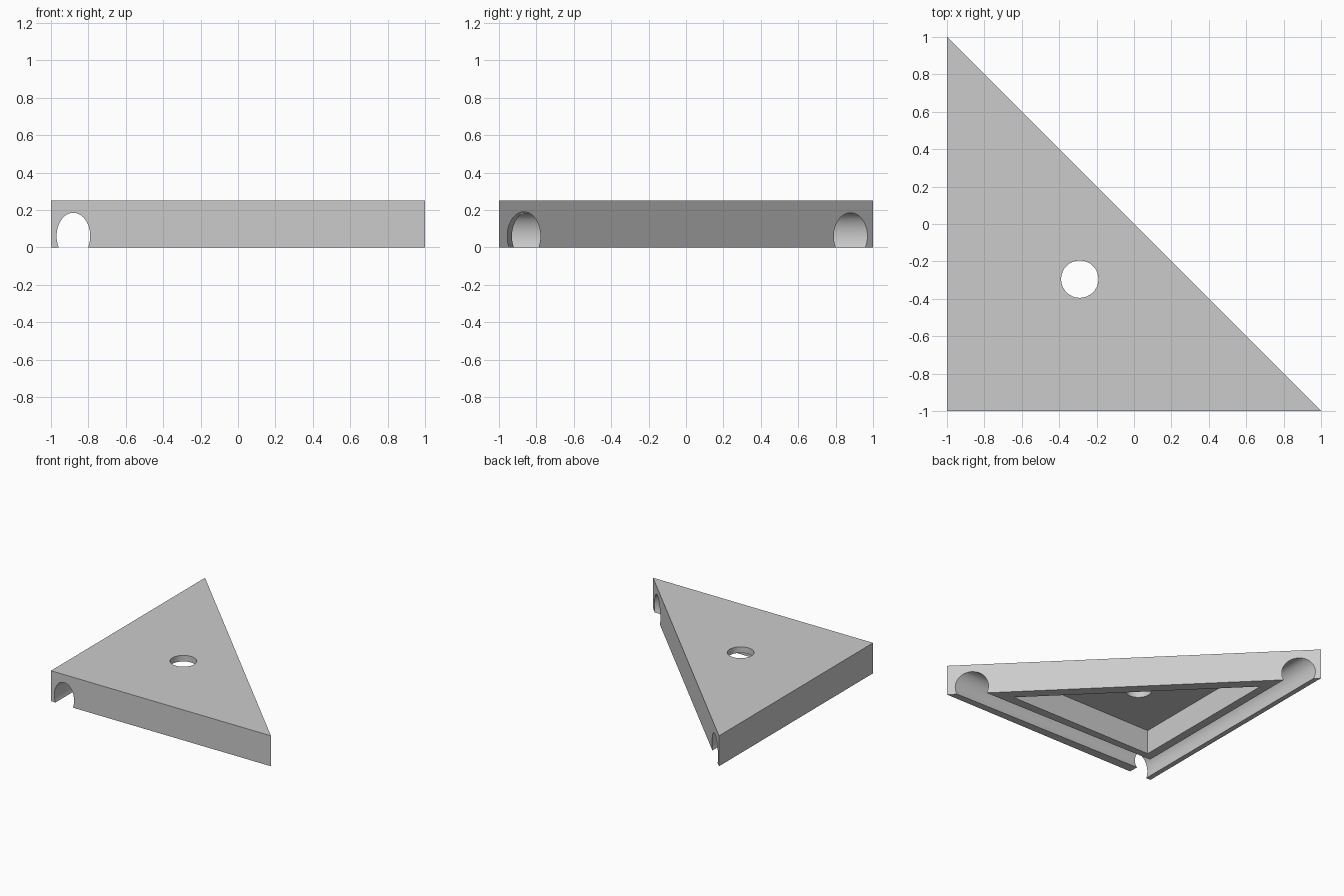
import bpy, bmesh, math
from mathutils import Vector

if "Cube" in bpy.data.objects:
    bpy.data.objects.remove(bpy.data.objects["Cube"], do_unlink=True)

HEIGHT = 0.25

grey = bpy.data.materials.new("plain grey")
grey.use_nodes = True
colour = (0.6, 0.6, 0.6, 1)
grey.diffuse_color = colour
grey.node_tree.nodes["Principled BSDF"].inputs["Base Color"].default_value = colour


def extrude(name, profile, direction):
    """Solid made by sweeping a closed loop of points along a vector."""
    bm = bmesh.new()
    face = bm.faces.new([bm.verts.new(p) for p in profile])
    swept = bmesh.ops.extrude_face_region(bm, geom=[face])["geom"]
    verts = [v for v in swept if isinstance(v, bmesh.types.BMVert)]
    bmesh.ops.translate(bm, verts=verts, vec=direction)
    bmesh.ops.recalc_face_normals(bm, faces=bm.faces)
    mesh = bpy.data.meshes.new(name)
    bm.to_mesh(mesh)
    bm.free()
    mesh.materials.append(grey)
    obj = bpy.data.objects.new(name, mesh)
    bpy.context.collection.objects.link(obj)
    return obj


def triangle(left, front, diagonal, z):
    """Right triangle bounded by x = left, y = front and x + y = diagonal."""
    return [(left, front, z), (diagonal - front, front, z), (left, diagonal - left, z)]


def ellipse(centre, side, up, count):
    c, s, u = Vector(centre), Vector(side), Vector(up)
    turn = [2 * math.pi * i / count for i in range(count)]
    return [c + s * math.cos(a) + u * math.sin(a) for a in turn]


bracket = extrude("corner_bracket", triangle(-1, -1, 0, 0), (0, 0, HEIGHT))

# Underside pocket, screw hole and the two edge channels
cutters = [
    extrude("pocket_cutter", triangle(-0.73, -0.71, -0.12, -0.1), (0, 0, 0.3)),
    extrude("screw_hole_cutter",
            ellipse((-0.29, -0.295, 0.1), (0.1, 0, 0), (0, 0.1, 0), 32), (0, 0, 0.3)),
    extrude("side_channel_cutter",
            ellipse((-0.88, -1.2, 0.06), (0.09, 0, 0), (0, 0, 0.125), 48), (0, 2.4, 0)),
    extrude("front_channel_cutter",
            ellipse((-0.88, -0.842, 0.06), (0, 0.0875, 0), (0, 0, 0.13), 48),
            (2.1, -0.03, 0)),
]

for cutter in cutters:
    cut = bracket.modifiers.new(cutter.name, "BOOLEAN")
    cut.operation = "DIFFERENCE"
    cut.solver = "EXACT"
    cut.object = cutter
    cutter.hide_render = True

# Apply the cuts and drop the cutters
bpy.ops.object.select_all(action="DESELECT")
bracket.select_set(True)
bpy.context.view_layer.objects.active = bracket
for cutter in cutters:
    bpy.ops.object.modifier_apply(modifier=cutter.name)
    bpy.data.objects.remove(cutter, do_unlink=True)

bpy.ops.object.shade_smooth_by_angle(angle=math.radians(30))
